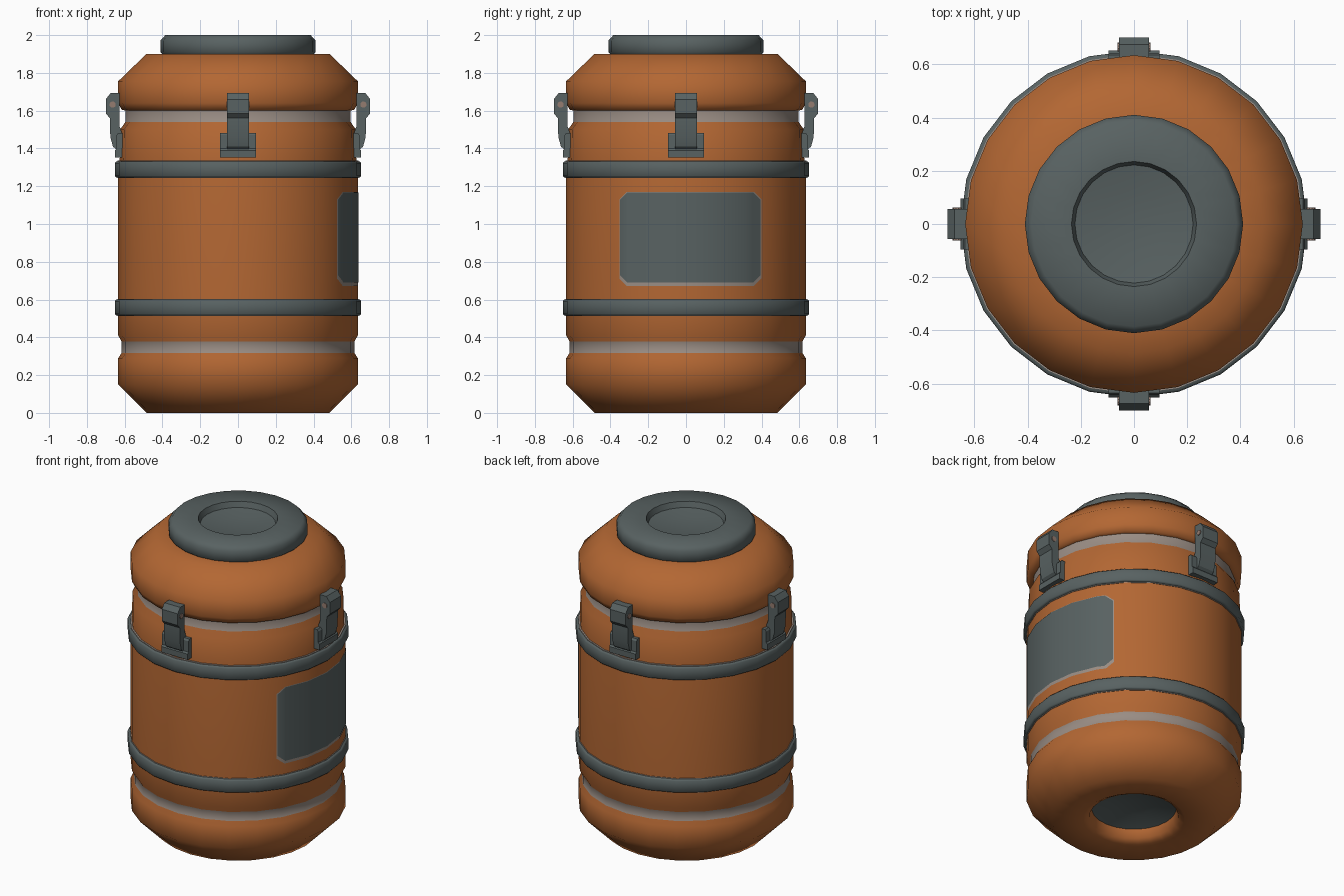
import bpy, bmesh, math
from mathutils import Matrix

if "Cube" in bpy.data.objects:
    bpy.data.objects.remove(bpy.data.objects["Cube"])

SIDES = 24
R = 0.634


def material(name, rgb):
    m = bpy.data.materials.new(name)
    m.diffuse_color = (*rgb, 1)
    m.use_nodes = True
    m.node_tree.nodes["Principled BSDF"].inputs["Base Color"].default_value = m.diffuse_color
    return m


ORANGE = material("orange paint", (0.45, 0.135, 0.033))
GREY = material("dark grey metal", (0.098, 0.122, 0.122))
PALE = material("bare pale metal", (0.32, 0.265, 0.23))
PIN = material("pin metal", (0.30, 0.20, 0.16))


def finish(bm, name, mats, angle=50):
    mesh = bpy.data.meshes.new(name)
    bm.to_mesh(mesh)
    bm.free()
    ob = bpy.data.objects.new(name, mesh)
    bpy.context.collection.objects.link(ob)
    for m in mats:
        mesh.materials.append(m)
    bpy.ops.object.select_all(action='DESELECT')
    ob.select_set(True)
    bpy.context.view_layer.objects.active = ob
    bpy.ops.object.shade_smooth_by_angle(angle=math.radians(angle))
    return ob


def lathe(name, profile, mats, closed=False, rule=None):
    """Revolve an (r, z) profile around z; rule(r, z) gives the material slot."""
    bm = bmesh.new()
    vs = [bm.verts.new((r, 0, z)) for r, z in profile]
    pairs = list(zip(vs, vs[1:])) + ([(vs[-1], vs[0])] if closed else [])
    edges = [bm.edges.new(p) for p in pairs]
    bmesh.ops.spin(bm, geom=vs + edges, cent=(0, 0, 0), axis=(0, 0, 1),
                   angle=2 * math.pi, steps=SIDES, use_duplicate=False)
    bmesh.ops.remove_doubles(bm, verts=bm.verts, dist=1e-4)
    bmesh.ops.recalc_face_normals(bm, faces=bm.faces)
    if rule:
        for f in bm.faces:
            c = f.calc_center_median()
            f.material_index = rule(math.hypot(c.x, c.y), c.z)
    return finish(bm, name, mats)


# Body shell with grooves, sloped shoulders and recessed foot
def body_rule(r, z):
    if r < 0.24 and z < 0.3:
        return 1
    if r > 0.5 and (0.32 < z < 0.375 or 1.54 < z < 1.60):
        return 2
    return 0


lathe("body", [
    (0, 0.12), (0.14, 0.11), (0.25, 0.075), (0.262, 0.02), (0.30, 0), (0.485, 0),
    (R, 0.15), (R, 0.29), (0.616, 0.318), (0.616, 0.377), (R, 0.41),
    (R, 0.56), (R, 1.29), (0.626, 1.35), (0.624, 1.50), (0.596, 1.54), (0.596, 1.60),
    (0.616, 1.605), (R, 1.64), (R, 1.756), (0.485, 1.90), (0.35, 1.90), (0, 1.90)],
    [ORANGE, GREY, PALE], rule=body_rule)

# Top cap with a shallow dish
lathe("cap", [
    (0.395, 1.895), (0.41, 1.91), (0.41, 1.972), (0.385, 2.0), (0.235, 2.0),
    (0.222, 1.965), (0.12, 1.948), (0, 1.943)], [GREY])

# Two hoops, each with a worn pale edge above and below
for label, z in (("lower", 0.558), ("upper", 1.289)):
    lathe(label + "_hoop", [
        (0.61, z - 0.042), (0.645, z - 0.042), (0.652, z - 0.034),
        (0.652, z + 0.034), (0.645, z + 0.042), (0.61, z + 0.042)], [GREY], closed=True)
    lathe(label + "_hoop_edge", [
        (0.61, z - 0.046), (0.638, z - 0.046), (0.638, z + 0.046), (0.61, z + 0.046)],
        [PALE], closed=True)


# Label panel that follows the faceted wall on the +x side
def wall_x(y):
    step = 2 * math.pi / SIDES
    k = math.floor(math.asin(y / R) / step + 1e-6)
    if R * math.sin((k + 1) * step) < y:
        k += 1
    y0, y1 = R * math.sin(k * step), R * math.sin((k + 1) * step)
    x0, x1 = R * math.cos(k * step), R * math.cos((k + 1) * step)
    return x0 + (x1 - x0) * (y - y0) / (y1 - y0)


def panel(name, y0, y1, z0, z1, lift, mat):
    cut = 0.04
    ys = [y0, y0 + cut, y1 - cut, y1]
    ys += [R * math.sin(k * 2 * math.pi / SIDES) for k in range(-2, 3)]
    bm = bmesh.new()
    cols = []
    for y in sorted(v for v in ys if y0 <= v <= y1):
        c = max(0, cut - min(y - y0, y1 - y))
        x = wall_x(y) + lift
        cols.append([bm.verts.new((x, y, z)) for z in (z0 + c, z1 - c)])
    for a, b in zip(cols, cols[1:]):
        bm.faces.new((a[0], b[0], b[1], a[1]))
    finish(bm, name, [mat])


panel("label_panel", -0.35, 0.395, 0.69, 1.167, 0.005, GREY)
panel("label_panel_worn_edge", -0.353, 0.40, 0.672, 1.17, 0.0025, PALE)


# Latches: hooked arm, base plate and pin, repeated on four sides
def extrude_profile(name, profile, half, rot, mat):
    bm = bmesh.new()
    f = bm.faces.new([bm.verts.new((r, -half, z)) for r, z in profile])
    ext = bmesh.ops.extrude_face_region(bm, geom=[f])["geom"]
    bmesh.ops.translate(bm, vec=(0, 2 * half, 0),
                        verts=[v for v in ext if isinstance(v, bmesh.types.BMVert)])
    bmesh.ops.recalc_face_normals(bm, faces=bm.faces)
    bm.transform(rot)
    finish(bm, name, [mat], 30)


ARM = [(0.628, 1.693), (0.675, 1.693), (0.70, 1.66), (0.70, 1.585), (0.678, 1.56),
       (0.676, 1.46), (0.662, 1.41), (0.64, 1.39), (0.61, 1.39), (0.61, 1.47), (0.628, 1.52)]
PLATE = [(0.60, 1.353), (0.652, 1.353), (0.652, 1.39), (0.643, 1.40),
         (0.643, 1.47), (0.635, 1.482), (0.60, 1.482)]
PIN_SHAPE = [(0.664 + 0.017 * math.cos(a * math.pi / 5), 1.632 + 0.017 * math.sin(a * math.pi / 5))
             for a in range(10)]

for i, side in enumerate(("right", "back", "left", "front")):
    rot = Matrix.Rotation(i * math.pi / 2, 4, 'Z')
    extrude_profile(side + "_latch_arm", ARM, 0.057, rot, GREY)
    extrude_profile(side + "_latch_plate", PLATE, 0.095, rot, GREY)
    extrude_profile(side + "_latch_pin", PIN_SHAPE, 0.062, rot, PIN)
